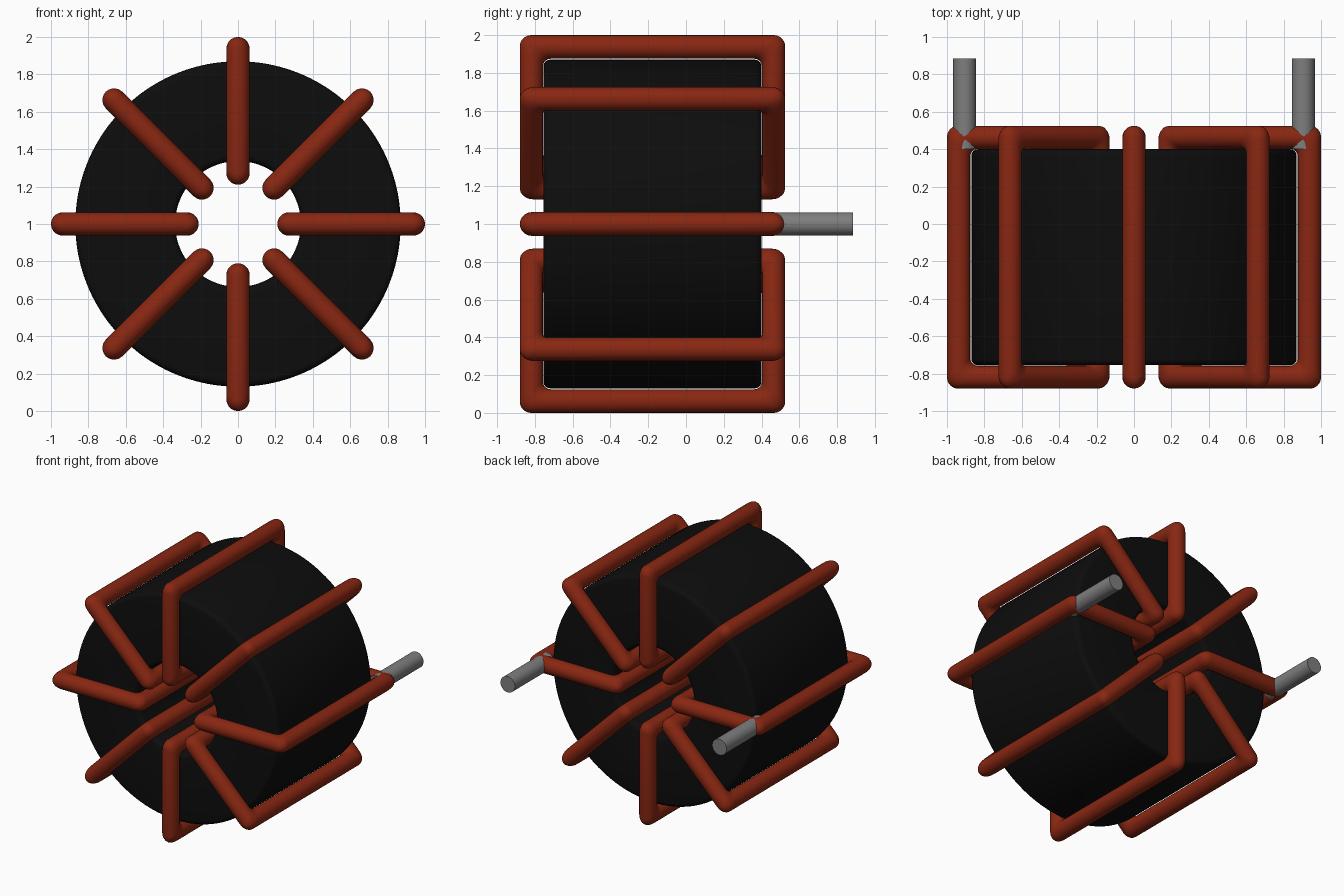
import bpy, bmesh, math
from mathutils import Vector, Matrix

if "Cube" in bpy.data.objects:
    bpy.data.objects.remove(bpy.data.objects["Cube"], do_unlink=True)

CENTRE = Vector((0, 0, 1.0))


def material(name, rgb, roughness):
    m = bpy.data.materials.new(name)
    m.use_nodes = True
    m.diffuse_color = (*rgb, 1)
    bsdf = m.node_tree.nodes["Principled BSDF"]
    bsdf.inputs["Base Color"].default_value = (*rgb, 1)
    bsdf.inputs["Roughness"].default_value = roughness
    return m


BLACK = material("black ferrite", (0.004, 0.004, 0.004), 0.6)
COPPER = material("red copper", (0.25, 0.02, 0.006), 0.5)
GREY = material("grey tin", (0.21, 0.21, 0.21), 0.5)


def rounded_rect(r0, r1, y0, y1, rad, n=6):
    """Closed outline in the radius / depth plane."""
    corners = [(r1 - rad, y1 - rad, 0), (r0 + rad, y1 - rad, 90),
               (r0 + rad, y0 + rad, 180), (r1 - rad, y0 + rad, 270)]
    pts = []
    for cx, cy, start in corners:
        for i in range(n + 1):
            a = math.radians(start + 90 * i / n)
            pts.append(Vector((cx + rad * math.cos(a), cy + rad * math.sin(a), 0)))
    return pts


def tube_object(name, sections, mat, angle=40):
    """Bridge a closed chain of closed sections into a smooth mesh."""
    bm = bmesh.new()
    rings = [[bm.verts.new(p) for p in s] for s in sections]
    for i, ring in enumerate(rings):
        nxt = rings[(i + 1) % len(rings)]
        for j in range(len(ring)):
            k = (j + 1) % len(ring)
            bm.faces.new((ring[j], ring[k], nxt[k], nxt[j]))
    bmesh.ops.recalc_face_normals(bm, faces=bm.faces)
    return finish(name, bm, mat, angle)


def finish(name, bm, mat, angle):
    mesh = bpy.data.meshes.new(name)
    bm.to_mesh(mesh)
    bm.free()
    mesh.materials.append(mat)
    ob = bpy.data.objects.new(name, mesh)
    bpy.context.collection.objects.link(ob)
    bpy.ops.object.select_all(action='DESELECT')
    ob.select_set(True)
    bpy.context.view_layer.objects.active = ob
    bpy.ops.object.shade_smooth_by_angle(angle=math.radians(angle))
    return ob


# Core: softly bevelled ring revolved around the depth axis
profile = rounded_rect(0.336, 0.87, -0.755, 0.40, 0.035, 4)
core_sections = []
for i in range(96):
    turn = Matrix.Rotation(2 * math.pi * i / 96, 3, 'Y')
    core_sections.append([turn @ p + CENTRE for p in profile])
tube_object("core_ring", core_sections, BLACK)

# Windings: round wire between an inner and an outer rounded rectangle
WIRE = 0.0625
outer = rounded_rect(0.21, 1.0, -0.88, 0.525, 0.06)
inner = rounded_rect(0.333, 0.875, -0.757, 0.402, 0.04)
SIDES = 20
for w in range(8):
    turn = Matrix.Rotation(math.pi / 4 * w, 3, 'Y')
    sections = []
    for a, b in zip(inner, outer):
        mid, half = (a + b) / 2, (b - a) / 2
        ring = []
        for j in range(SIDES):
            t = 2 * math.pi * j / SIDES
            p = mid + half * math.cos(t) + Vector((0, 0, WIRE * math.sin(t)))
            ring.append(turn @ p + CENTRE)
        sections.append(ring)
    tube_object("winding_%d" % (w + 1), sections, COPPER, 60)

# Leads: straight pins leaving the back at each side
Y0, Y1 = 0.40, 0.885
for name, side in (("left_lead", 1), ("right_lead", -1)):
    bm = bmesh.new()
    place = (Matrix.Translation((side * 0.905, (Y0 + Y1) / 2, 1.0))
             @ Matrix.Rotation(math.pi / 2, 4, 'X'))
    bmesh.ops.create_cone(bm, cap_ends=True, segments=32, radius1=0.0615,
                          radius2=0.0615, depth=Y1 - Y0, matrix=place)
    finish(name, bm, GREY, 40)
